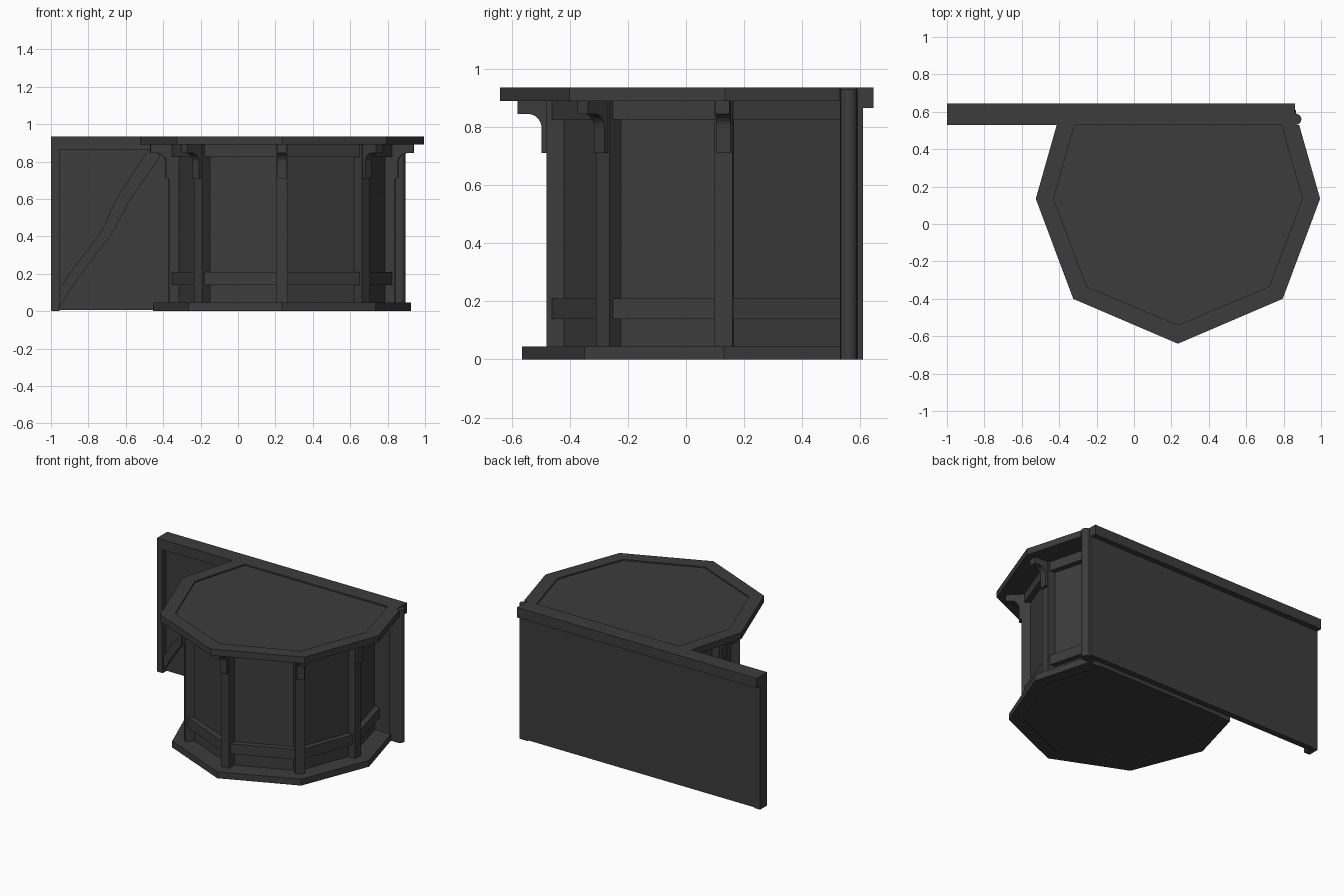
import bpy, bmesh, math
from mathutils import Vector, Matrix

if "Cube" in bpy.data.objects:
    bpy.data.objects.remove(bpy.data.objects["Cube"])

CX = 0.235  # symmetry line of the bay counter
dark = bpy.data.materials.new("dark_grey")
dark.diffuse_color = (0.045, 0.045, 0.045, 1)
dark.use_nodes = True
dark.node_tree.nodes["Principled BSDF"].inputs["Base Color"].default_value = dark.diffuse_color


def prism(name, pts, lo, hi, frame=Matrix()):
    """Extrude a 2D outline from lo to hi along local z, then place it with frame."""
    bm = bmesh.new()
    face = bm.faces.new([bm.verts.new((x, y, lo)) for x, y in pts])
    ext = bmesh.ops.extrude_face_region(bm, geom=[face])
    top = [v for v in ext["geom"] if isinstance(v, bmesh.types.BMVert)]
    bmesh.ops.translate(bm, verts=top, vec=(0, 0, hi - lo))
    bm.transform(frame)
    bmesh.ops.recalc_face_normals(bm, faces=bm.faces)
    mesh = bpy.data.meshes.new(name)
    bm.to_mesh(mesh)
    bm.free()
    mesh.materials.append(dark)
    obj = bpy.data.objects.new(name, mesh)
    bpy.context.collection.objects.link(obj)
    return obj


def box(name, x0, x1, y0, y1, z0, z1):
    return prism(name, [(x0, y0), (x1, y0), (x1, y1), (x0, y1)], z0, z1)


def bay(half):
    """Mirror a right-hand half outline (offset from CX, y), front point first."""
    left = [(CX - x, y) for x, y in reversed(half[1:])]
    return left + [(CX + x, y) for x, y in half]


def rimmed(name, outer, inner, z0, z1, p0, p1):
    """A C-shaped rim with a slightly recessed field panel inside it."""
    prism(name + "_rim", outer + inner[::-1], z0, z1)
    prism(name + "_field", inner, p0, p1)


# Outlines, open along the back wall at y = 0.53
top_outer = bay([(0, -0.64), (0.56, -0.40), (0.76, 0.135), (0.648, 0.53)])
top_inner = bay([(0, -0.54), (0.487, -0.335), (0.665, 0.135), (0.553, 0.53)])
base_outer = bay([(0, -0.565), (0.50, -0.35), (0.69, 0.13), (0.58, 0.53)])
wall_half = [(0, -0.475), (0.445, -0.283), (0.60, 0.13), (0.495, 0.53)]
wall = bay(wall_half)
panel = bay([(0, -0.433), (0.417, -0.254), (0.561, 0.13), (0.456, 0.53)])

# Counter top, plinth, recessed panels and rails
rimmed("counter_top", top_outer, top_inner, 0.89, 0.935, 0.89, 0.926)
rimmed("plinth", base_outer, wall, 0.0, 0.045, 0.006, 0.045)
prism("wall_panels", panel, 0.045, 0.89)
prism("lower_rail", wall, 0.14, 0.21)
prism("upper_rail", wall, 0.825, 0.89)

# Corner posts with curved brackets: local x points outward from the corner
arc = [(0.07 - 0.048 * math.sin(a), 0.797 + 0.048 * math.cos(a))
       for a in [i * math.pi / 12 for i in range(7)]]
bracket = [(-0.02, 0.89), (0.105, 0.89), (0.105, 0.845)] + arc + [(0.022, 0.71), (-0.02, 0.71)]
for i in range(1, 6):
    a, b, c = (Vector(wall[k]) for k in (i - 1, i, i + 1))
    d1, d2 = (b - a).normalized(), (c - b).normalized()
    n = Vector((d1.y + d2.y, -d1.x - d2.x)).normalized()
    place = Matrix.Translation((b.x, b.y, 0)) @ Matrix.Rotation(math.atan2(n.y, n.x), 4, "Z")
    prism("corner_post", [(-0.06, -0.031), (0.005, -0.031), (0.005, 0.031), (-0.06, 0.031)],
          0.045, 0.89, place)
    upright = place @ Matrix.Rotation(math.pi / 2, 4, "X")
    prism("bracket", bracket, -0.025, 0.025, upright)

# Back partition: panel, cap beam and end post
box("partition_panel", -0.99, 0.86, 0.565, 0.607, 0.005, 0.88)
box("cap_beam", -1.0, 0.86, 0.53, 0.645, 0.865, 0.935)
box("end_post", -1.0, -0.955, 0.53, 0.607, 0.0, 0.87)

# Gently curved diagonal brace, drawn in x-z
brace = [(-0.96, 0.015), (-0.86, 0.17), (-0.67, 0.42), (-0.58, 0.59), (-0.42, 0.82), (-0.42, 0.87),
         (-0.475, 0.87), (-0.64, 0.62), (-0.73, 0.43), (-0.90, 0.20), (-0.96, 0.11)]
prism("diagonal_brace", brace, -0.575, -0.54, Matrix.Rotation(math.pi / 2, 4, "X"))

# Rounded column closing the right end
round_edge = [(0.865 + 0.03 * math.cos(t), 0.56 + 0.03 * math.sin(t))
              for t in [math.radians(-90 + 22.5 * i) for i in range(9)]]
prism("end_column", round_edge + [(0.80, 0.59), (0.80, 0.53)], 0.0, 0.93)
box("column_backing", 0.80, 0.865, 0.56, 0.609, 0.0, 0.87)
